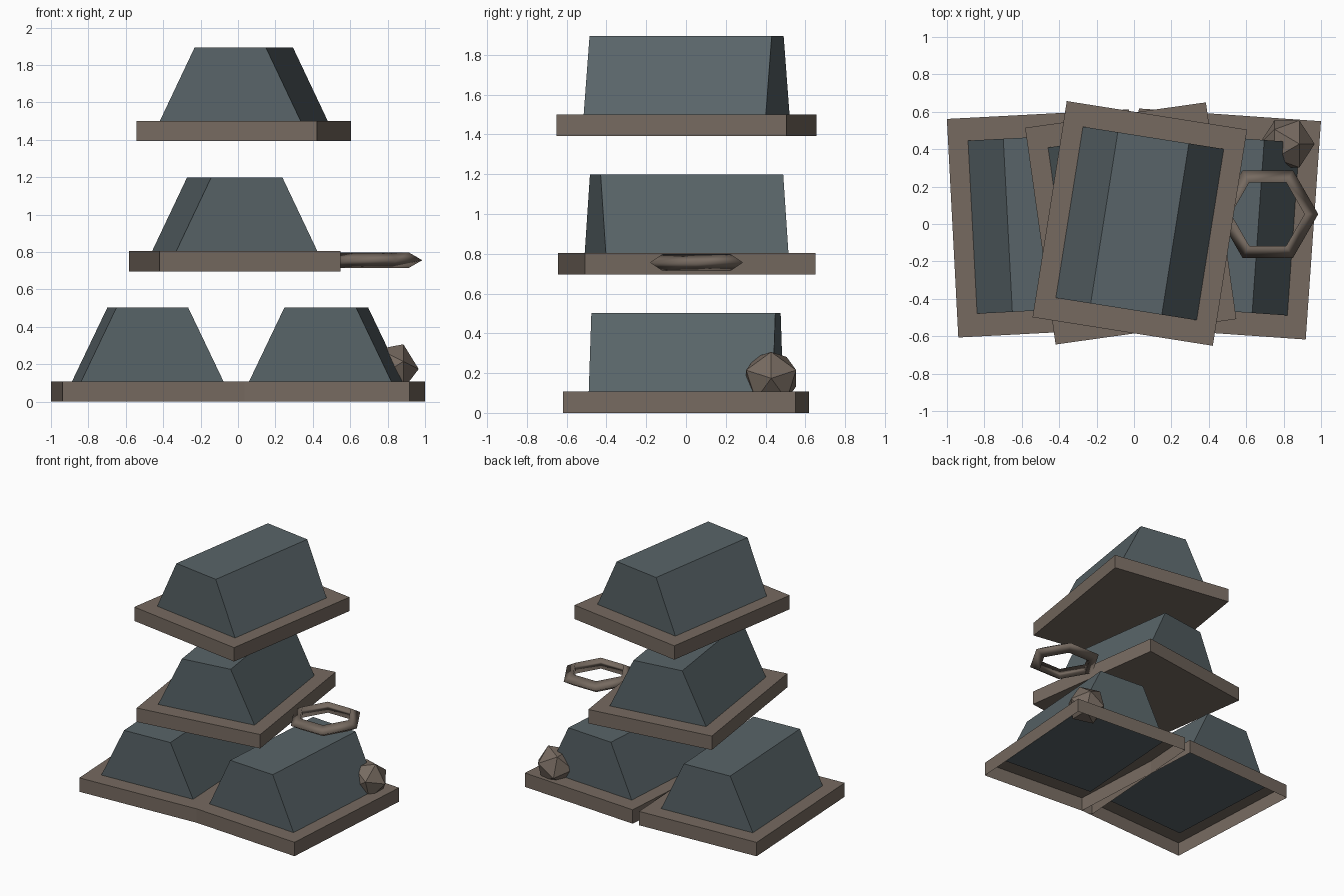
import bpy
import bmesh
from math import radians, pi

cube = bpy.data.objects.get("Cube")
if cube:
    bpy.data.objects.remove(cube, do_unlink=True)


def make_material(name, rgb):
    mat = bpy.data.materials.new(name)
    mat.use_nodes = True
    mat.diffuse_color = (*rgb, 1)
    shader = mat.node_tree.nodes["Principled BSDF"]
    shader.inputs["Base Color"].default_value = (*rgb, 1)
    shader.inputs["Roughness"].default_value = 0.8
    return mat


STEEL = make_material("steel_grey", (0.098, 0.127, 0.138))
BROWN = make_material("dull_brown", (0.181, 0.144, 0.117))

TRAY_W, TRAY_D, TRAY_H = 0.976, 1.17, 0.108
BAR_W, BAR_TOP_W, BAR_D = 0.77, 0.385, 0.927
BAR_BASE, BAR_TOP = 0.1, 0.502


def prism(name, mat, width, top_width, depth, z0, z1, open_bottom=False):
    """Straight-ended block with a trapezoid front."""
    bm = bmesh.new()
    outline = [(-width / 2, z0), (width / 2, z0), (top_width / 2, z1), (-top_width / 2, z1)]
    front = bm.faces.new([bm.verts.new((x, -depth / 2, z)) for x, z in outline])
    ext = bmesh.ops.extrude_face_region(bm, geom=[front], use_keep_orig=True)
    back = [v for v in ext["geom"] if isinstance(v, bmesh.types.BMVert)]
    bmesh.ops.translate(bm, verts=back, vec=(0, depth, 0))
    bmesh.ops.recalc_face_normals(bm, faces=bm.faces)
    if open_bottom:
        floor = [f for f in bm.faces if f.normal.z < -0.9]
        bmesh.ops.delete(bm, geom=floor, context="FACES")
    mesh = bpy.data.meshes.new(name)
    bm.to_mesh(mesh)
    bm.free()
    mesh.materials.append(mat)
    obj = bpy.data.objects.new(name, mesh)
    bpy.context.collection.objects.link(obj)
    return obj


def tray_with_bar(label, location, angle, open_bottom=False):
    parts = (
        prism(label + "_tray", BROWN, TRAY_W, TRAY_W, TRAY_D, 0, TRAY_H, open_bottom),
        prism(label + "_metal_bar", STEEL, BAR_W, BAR_TOP_W, BAR_D, BAR_BASE, BAR_TOP),
    )
    for obj in parts:
        obj.location = location
        obj.rotation_euler.z = radians(angle)


# Stack of trays, each carrying one bar
tray_with_bar("lower_right", (-0.4825, 0.003, 0), 3, open_bottom=True)
tray_with_bar("lower_left", (0.472, 0, 0), -4, open_bottom=True)
tray_with_bar("middle", (-0.0175, 0.003, 0.696), 8)
tray_with_bar("top", (0.031, 0.003, 1.392), -9)

# Six-sided ring beside the middle tray
bpy.ops.mesh.primitive_torus_add(major_segments=6, minor_segments=3, major_radius=0.221,
                                 minor_radius=0.049, location=(0.715, 0.053, 0.756))
ring = bpy.context.object
ring.name = "ring"
ring.data.materials.append(BROWN)
bpy.ops.object.shade_smooth()

# Faceted nugget on the lower left tray
bpy.ops.mesh.primitive_ico_sphere_add(subdivisions=1, radius=0.148,
                                      location=(0.818, 0.428, 0.174),
                                      rotation=(pi, pi / 2, 0))
nugget = bpy.context.object
nugget.name = "nugget"
nugget.data.materials.append(BROWN)
